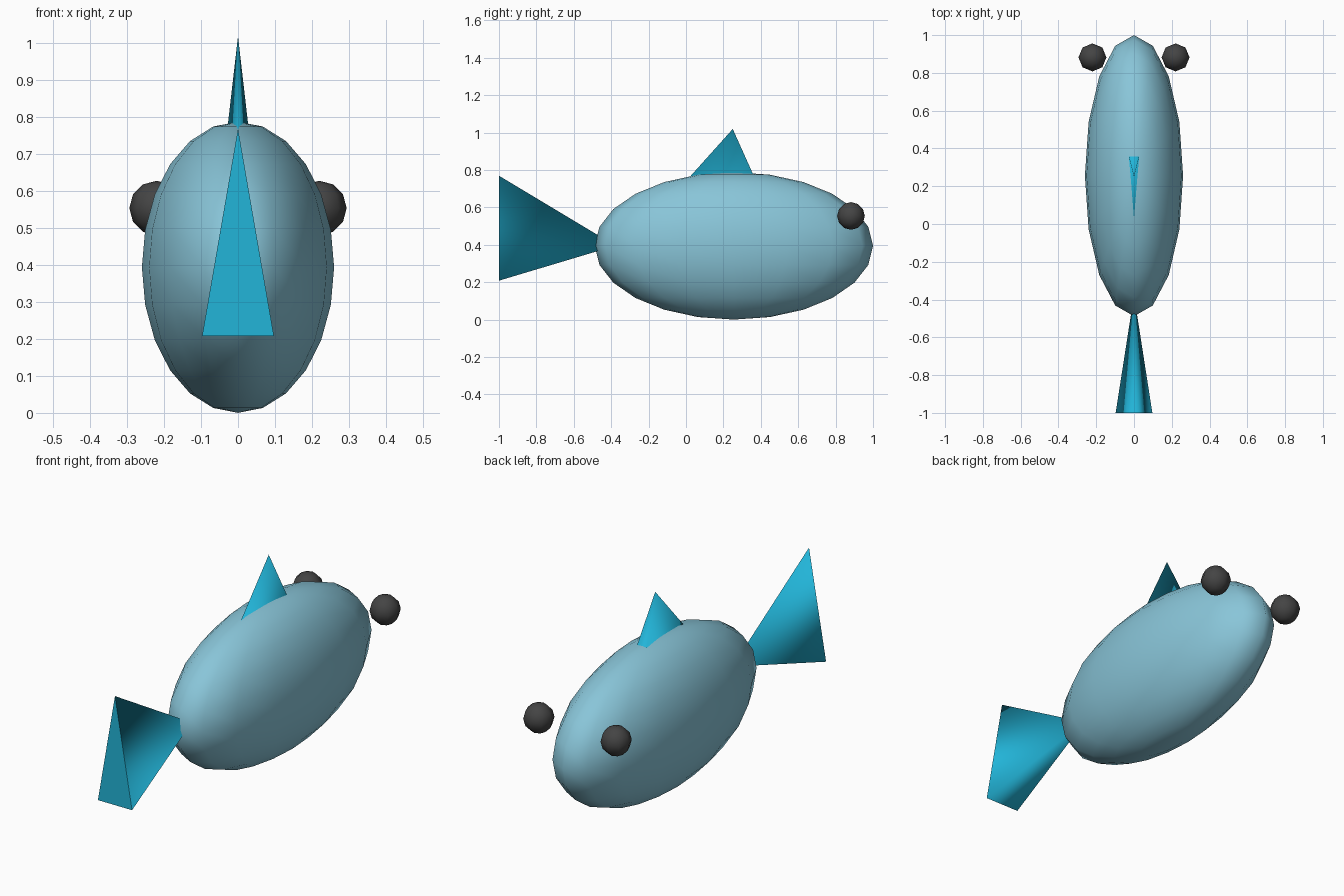
import bpy, bmesh, math
from mathutils import Vector

if "Cube" in bpy.data.objects:
    bpy.data.objects.remove(bpy.data.objects["Cube"])


def material(name, color):
    m = bpy.data.materials.new(name)
    m.diffuse_color = (*color, 1)
    m.use_nodes = True
    m.node_tree.nodes["Principled BSDF"].inputs["Base Color"].default_value = m.diffuse_color
    return m


body_blue = material("pale_blue", (0.25, 0.56, 0.69))
fin_blue = material("bright_cyan", (0.016, 0.46, 0.69))
eye_grey = material("dark_grey", (0.058, 0.058, 0.058))


def add_object(name, bm, mat):
    bmesh.ops.recalc_face_normals(bm, faces=bm.faces)
    mesh = bpy.data.meshes.new(name)
    bm.to_mesh(mesh)
    bm.free()
    mesh.materials.append(mat)
    ob = bpy.data.objects.new(name, mesh)
    bpy.context.collection.objects.link(ob)
    return ob


def ellipsoid(name, center, radii, segments, rings, mat):
    bm = bmesh.new()
    bmesh.ops.create_uvsphere(bm, u_segments=segments, v_segments=rings, radius=1)
    bmesh.ops.scale(bm, vec=radii, verts=bm.verts)
    bmesh.ops.translate(bm, vec=center, verts=bm.verts)
    for f in bm.faces:
        f.smooth = True
    return add_object(name, bm, mat)


def fin(name, base, axis, ridge, radius, height, thin):
    """Three-sided cone, flattened across x; one base corner points along ridge."""
    base, axis, ridge = Vector(base), Vector(axis), Vector(ridge)
    bm = bmesh.new()
    corners = []
    for i in range(3):
        a = i * math.tau / 3
        side = Vector((math.sin(a) * thin, 0, 0))
        corners.append(bm.verts.new(base + radius * (ridge * math.cos(a) + side)))
    tip = bm.verts.new(base + axis * height)
    bm.faces.new(corners)                      # flat base cap
    for i in range(3):                         # smooth sides
        bm.faces.new((corners[i], corners[(i + 1) % 3], tip)).smooth = True
    return add_object(name, bm, mat=fin_blue)


# Body
ellipsoid("body", (0, 0.256, 0.394), (0.26, 0.744, 0.394), 16, 12, body_blue)

# Eyes
for side, x in (("left", -0.22), ("right", 0.22)):
    ellipsoid(side + "_eye", (x, 0.882, 0.554), (0.074, 0.074, 0.074), 8, 6, eye_grey)

# Tail and back fin
fin("tail_fin", (0, -1, 0.395), (0, 1, 0), (0, 0, 1), 0.374, 0.624, 0.3)
fin("back_fin", (0, 0.25, 0.648), (0, 0, 1), (0, -1, 0), 0.333, 0.371, 0.148)
